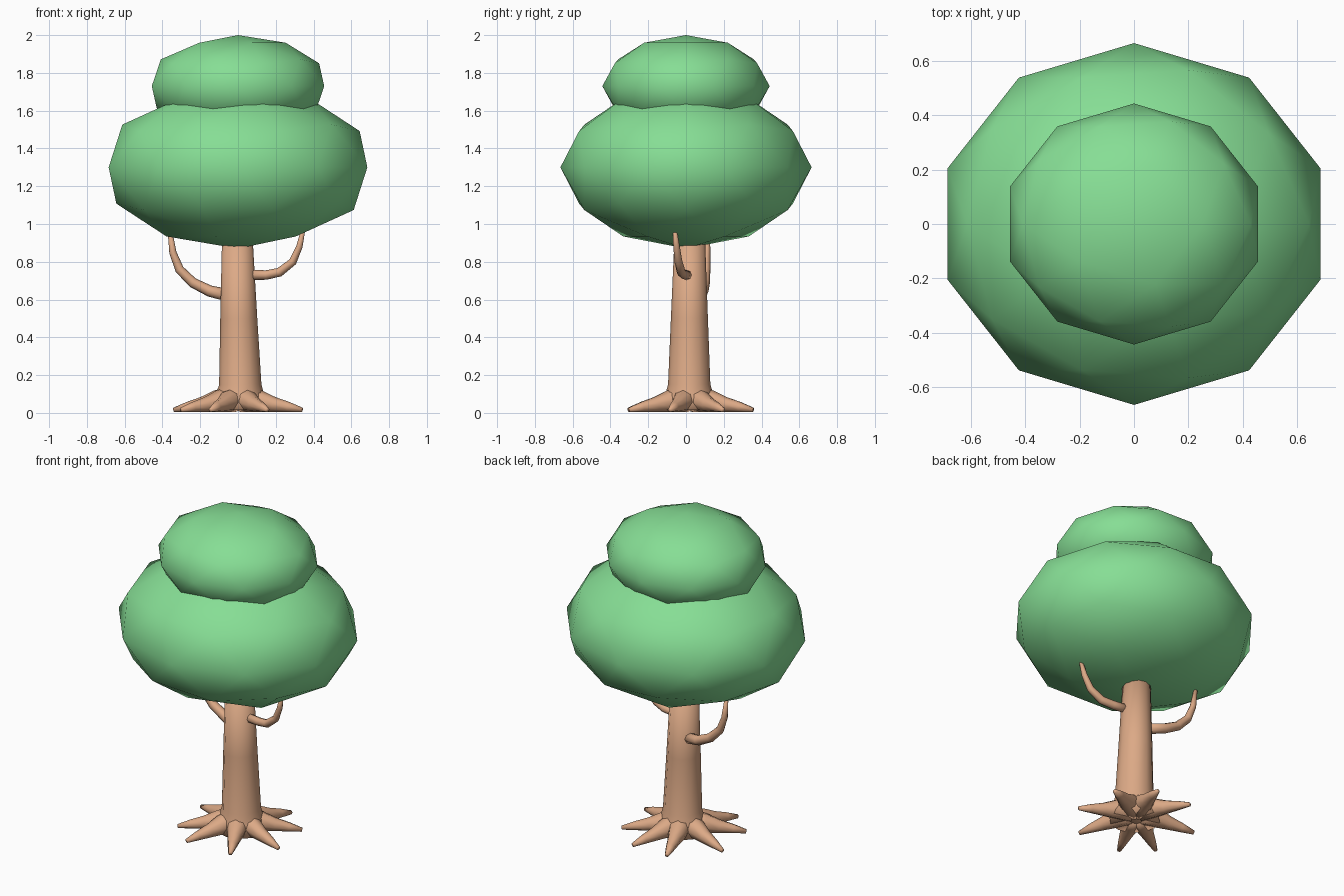
import bpy
import bmesh
from math import cos, sin, tau, radians
from mathutils import Vector

cube = bpy.data.objects.get("Cube")
if cube:
    bpy.data.objects.remove(cube, do_unlink=True)


def make_material(name, colour):
    mat = bpy.data.materials.new(name)
    mat.use_nodes = True
    mat.diffuse_color = colour
    mat.node_tree.nodes["Principled BSDF"].inputs["Base Color"].default_value = colour
    return mat


leaf = make_material("leaf green", (0.24, 0.73, 0.30, 1))
bark = make_material("bark brown", (0.72, 0.40, 0.24, 1))


def finish(name, bm, mat):
    """Turn a bmesh into a smooth shaded object."""
    bmesh.ops.recalc_face_normals(bm, faces=bm.faces)
    for face in bm.faces:
        face.smooth = True
    mesh = bpy.data.meshes.new(name)
    bm.to_mesh(mesh)
    bm.free()
    mesh.materials.append(mat)
    obj = bpy.data.objects.new(name, mesh)
    bpy.context.collection.objects.link(obj)
    return obj


def tube(name, path, radii, sides, mat):
    """Loft circles of the given radii along a path, with capped ends."""
    bm = bmesh.new()
    points = [Vector(p) for p in path]
    rings = []
    for i, (p, r) in enumerate(zip(points, radii)):
        ahead = points[min(i + 1, len(points) - 1)]
        behind = points[max(i - 1, 0)]
        along = (ahead - behind).normalized()
        guide = Vector((0, 1, 0)) if abs(along.y) < 0.7 else Vector((1, 0, 0))
        u = along.cross(guide).normalized()
        v = along.cross(u)
        angles = [tau * k / sides for k in range(sides)]
        rings.append([bm.verts.new(p + r * (cos(a) * u + sin(a) * v)) for a in angles])
    for low, high in zip(rings, rings[1:]):
        for k in range(sides):
            n = (k + 1) % sides
            bm.faces.new((low[k], low[n], high[n], high[k]))
    bm.faces.new(rings[0])
    bm.faces.new(rings[-1])
    return finish(name, bm, mat)


def foliage(name, height, size):
    """Squashed icosphere clump."""
    bm = bmesh.new()
    bmesh.ops.create_icosphere(bm, subdivisions=2, radius=1)
    bmesh.ops.scale(bm, vec=size, verts=bm.verts)
    bmesh.ops.translate(bm, vec=(0, 0, height), verts=bm.verts)
    return finish(name, bm, leaf)


# Foliage clumps
foliage("lower_foliage", 1.30, (0.72, 0.665, 0.43))
foliage("upper_foliage", 1.73, (0.48, 0.443, 0.27))

# Trunk, flaring into the roots
tube("trunk",
     [(0.01, 0.018, 0.015), (0.01, 0.018, 0.09), (0.012, 0.017, 0.15),
      (0.004, 0.018, 0.5), (-0.004, 0.02, 0.95)],
     [0.145, 0.13, 0.112, 0.098, 0.08], 12, bark)

# Branches curving up into the foliage
tube("left_branch",
     [(0.04, 0.01, 0.73), (0.15, -0.005, 0.73), (0.22, -0.025, 0.745),
      (0.29, -0.04, 0.80), (0.325, -0.05, 0.88), (0.345, -0.06, 0.97)],
     [0.027, 0.025, 0.024, 0.021, 0.017, 0.011], 8, bark)
tube("right_branch",
     [(-0.04, 0.05, 0.62), (-0.15, 0.09, 0.645), (-0.24, 0.10, 0.69),
      (-0.31, 0.105, 0.76), (-0.345, 0.11, 0.85), (-0.36, 0.115, 0.96)],
     [0.034, 0.03, 0.027, 0.024, 0.019, 0.012], 8, bark)

# Roots spreading over the ground
root_angles = [30, 70, 109, 163, 212, 246, 296, 343]
for i, angle in enumerate(root_angles):
    dx, dy = cos(radians(angle)), sin(radians(angle))
    profile = [(0.04, 0.068), (0.12, 0.058), (0.20, 0.04), (0.28, 0.027), (0.355, 0.012)]
    path = [(d * dx, 0.02 + d * dy, r + 0.004) for d, r in profile]
    tube(f"root_{i + 1}", path, [r for d, r in profile], 8, bark)
